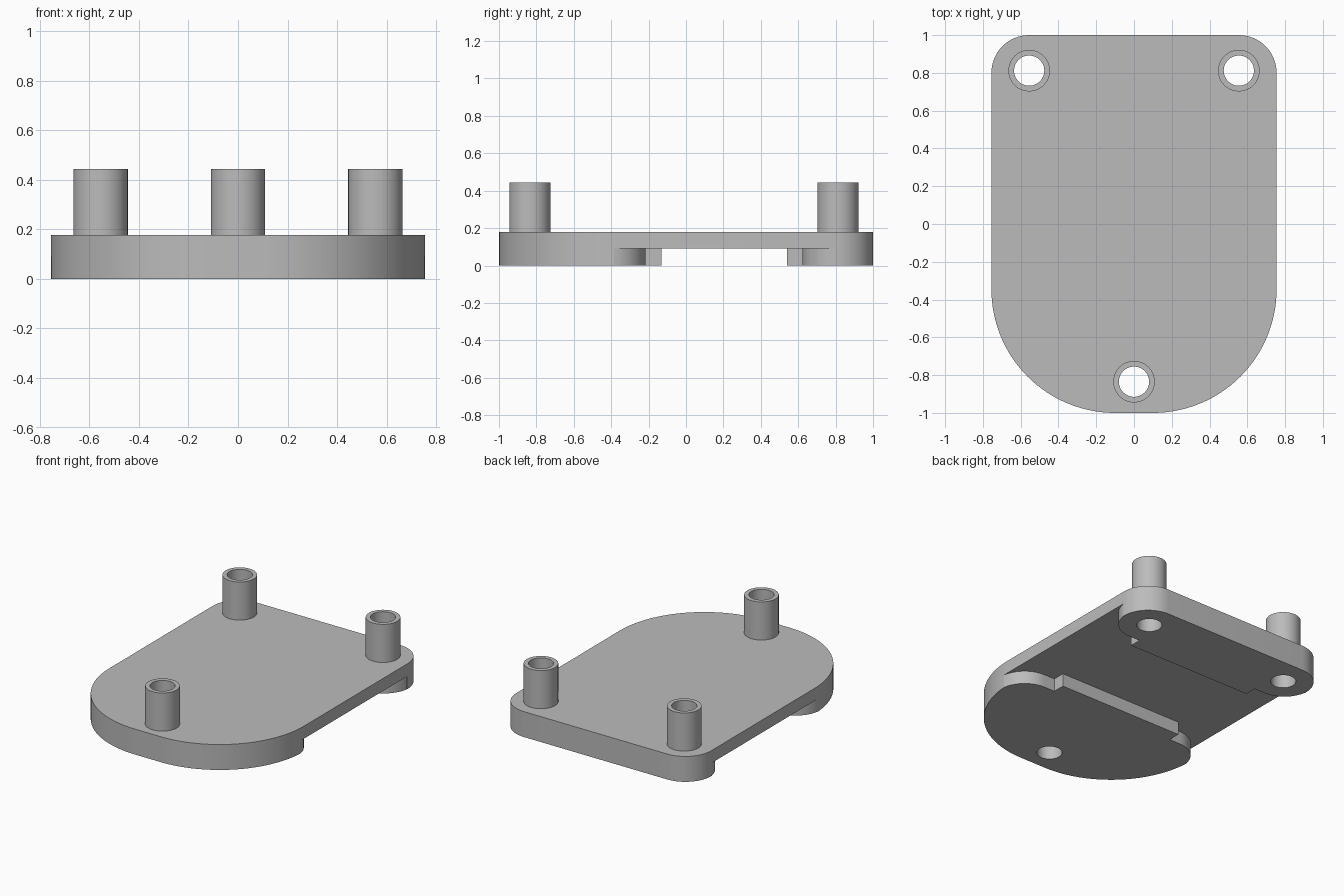
import bpy, bmesh
from math import cos, sin, radians

if "Cube" in bpy.data.objects:
    bpy.data.objects.remove(bpy.data.objects["Cube"], do_unlink=True)

grey = bpy.data.materials.new("plain grey")
grey.use_nodes = True
colour = (0.5, 0.5, 0.5, 1)
grey.diffuse_color = colour
grey.node_tree.nodes["Principled BSDF"].inputs["Base Color"].default_value = colour

HALF_W, PLATE_TOP, CHANNEL_TOP, POST_TOP = 0.755, 0.178, 0.09, 0.445
POST_R, HOLE_R = 0.11, 0.08
POSTS = {"rear_left_post": (0.555, 0.812),
         "rear_right_post": (-0.555, 0.812),
         "front_post": (0, -0.835)}


def arc(cx, cy, r, start, end, steps):
    angles = [radians(start + (end - start) * i / steps) for i in range(steps + 1)]
    return [(cx + r * cos(a), cy + r * sin(a)) for a in angles]


def mirrored(half):
    """Close a +x half outline, listed front to back, with its mirror image."""
    return half + [(-x, y) for x, y in reversed(half)]


def add_object(name, bm):
    bmesh.ops.recalc_face_normals(bm, faces=bm.faces)
    mesh = bpy.data.meshes.new(name)
    bm.to_mesh(mesh)
    bm.free()
    mesh.materials.append(grey)
    obj = bpy.data.objects.new(name, mesh)
    bpy.context.collection.objects.link(obj)
    return obj


def prism(name, outline, z0, z1):
    bm = bmesh.new()
    face = bm.faces.new([bm.verts.new((x, y, z0)) for x, y in outline])
    top = bmesh.ops.extrude_face_region(bm, geom=[face])["geom"]
    verts = [v for v in top if isinstance(v, bmesh.types.BMVert)]
    bmesh.ops.translate(bm, verts=verts, vec=(0, 0, z1 - z0))
    return add_object(name, bm)


def tube(name, x, y, z0, z1):
    section = [(POST_R, z0), (POST_R, z1), (HOLE_R, z1), (HOLE_R, z0)]
    bm = bmesh.new()
    rings = [[bm.verts.new((px, py, z)) for px, py in arc(x, y, r, 0, 360, 48)[:-1]]
             for r, z in section]
    for a, b in zip(rings, rings[1:] + rings[:1]):
        for i in range(len(a)):
            j = (i + 1) % len(a)
            bm.faces.new((a[i], a[j], b[j], b[i]))
    return add_object(name, bm)


def cut(target, cutter):
    mod = target.modifiers.new("cut", "BOOLEAN")
    mod.operation, mod.object, mod.solver = "DIFFERENCE", cutter, "EXACT"
    bpy.context.view_layer.objects.active = target
    bpy.ops.object.modifier_apply(modifier=mod.name)
    bpy.data.objects.remove(cutter, do_unlink=True)


def smooth(obj):
    bpy.ops.object.select_all(action="DESELECT")
    obj.select_set(True)
    bpy.context.view_layer.objects.active = obj
    bpy.ops.object.shade_smooth_by_angle(angle=radians(30))


# Base plate: broad round front, small rounded rear corners
front_r, rear_r = 0.655, 0.2
base = prism("base_plate", mirrored(
    arc(HALF_W - front_r, front_r - 1, front_r, -90, 0, 32)
    + arc(HALF_W - rear_r, 1 - rear_r, rear_r, 0, 90, 16)), 0, PLATE_TOP)

# Channel across the underside, with rounded shoulders and a stepped middle
lobe_r, step_x = 0.195, 0.478
lobe_x = HALF_W - lobe_r
channel = prism("channel_cutter", mirrored(
    [(step_x, -0.132), (step_x, -0.217)]
    + arc(lobe_x, -0.217 - lobe_r, lobe_r, 90, 8, 16)
    + [(0.9, -0.385), (0.9, 0.793)]
    + arc(lobe_x, 0.623 + lobe_r, lobe_r, -8, -90, 16)
    + [(step_x, 0.623), (step_x, 0.54)]), -0.1, CHANNEL_TOP)
cut(base, channel)

# Holes right through, each topped by a hollow post
for name, (x, y) in POSTS.items():
    cut(base, prism("hole_cutter", arc(x, y, HOLE_R, 0, 360, 48)[:-1], -0.1, 0.3))
    smooth(tube(name, x, y, PLATE_TOP, POST_TOP))
smooth(base)
